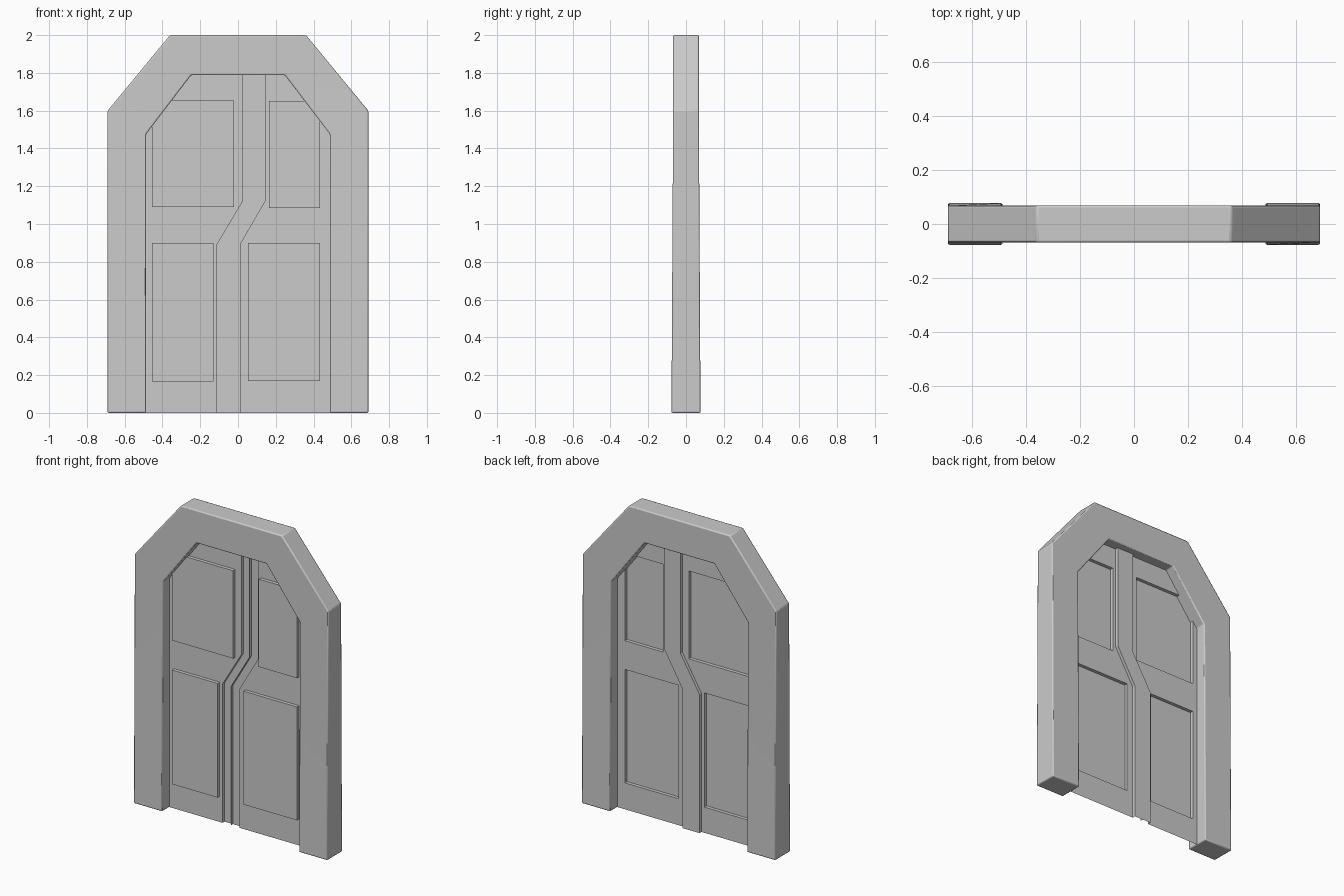
import bpy, bmesh, math

if "Cube" in bpy.data.objects:
    bpy.data.objects.remove(bpy.data.objects["Cube"])

BASE_Y, PANEL_Y, STRIP_Y = 0.0, -0.022, 0.02


def finish(bm, name):
    mesh = bpy.data.meshes.new(name)
    bm.to_mesh(mesh)
    bm.free()
    obj = bpy.data.objects.new(name, mesh)
    bpy.context.collection.objects.link(obj)
    return obj


def bridge(bm, a, b, closed=False):
    n = len(a)
    for i in range(n if closed else n - 1):
        j = (i + 1) % n
        bm.faces.new((a[i], a[j], b[j], b[i]))


# Door frame: cross-section rings swept round the arch, thicker at the feet
outer = [(-0.69, 0), (-0.69, 1.6), (-0.36, 2), (0.36, 2), (0.69, 1.6), (0.69, 0)]
inner = [(-0.487, 0), (-0.487, 1.475), (-0.248, 1.788),
         (0.248, 1.788), (0.487, 1.475), (0.487, 0)]
bm = bmesh.new()
rings = []
for (ox, oz), (ix, iz) in zip(outer, inner):
    d = 0.077 if oz == 0 else 0.068
    rings.append([bm.verts.new(p) for p in
                  ((ox, -d, oz), (ix, -d, iz), (ix, d, iz), (ox, d, oz))])
for a, b in zip(rings, rings[1:]):
    bridge(bm, a, b, True)
bm.faces.new(rings[0])
bm.faces.new(rings[-1][::-1])
bmesh.ops.recalc_face_normals(bm, faces=bm.faces)
frame = finish(bm, "door_frame")
bev = frame.modifiers.new("soft_edges", 'BEVEL')
bev.width = 0.007
bev.segments = 2
bev.limit_method = 'ANGLE'
bev.angle_limit = math.radians(25)
bpy.context.view_layer.objects.active = frame
frame.select_set(True)
bpy.ops.object.shade_smooth_by_angle(angle=math.radians(30))

# Zigzag seam paths (x, z)
left_path = [(-0.11, 0), (-0.11, 0.893), (0.025, 1.12), (0.025, 1.85)]
right_path = [(0.01, 0), (0.01, 0.893), (0.142, 1.12), (0.142, 1.85)]
mid_path = [((a[0] + b[0]) / 2, a[1]) for a, b in zip(left_path, right_path)]


# Door leaf: thin sheet with panels pressed towards the front
def door_leaf(name, side, seam, panels):
    bm = bmesh.new()

    def loop(points, y):
        return [bm.verts.new((x, y, z)) for x, z in points]

    outline = seam + [(side * 0.35, 1.85), (side * 0.55, 1.6), (side * 0.55, 0)]
    loops = [loop(outline, BASE_Y)]
    rects = [[(x0, z0), (x1, z0), (x1, z1), (x0, z1)] for x0, x1, z0, z1 in panels]
    loops += [loop(r, BASE_Y) for r in rects]
    edges = [bm.edges.new((l[i], l[i - 1])) for l in loops for i in range(len(l))]
    bmesh.ops.triangle_fill(bm, use_beauty=True, use_dissolve=False,
                            edges=edges, normal=(0, -1, 0))
    for rim, rect in zip(loops[1:], rects):
        front = loop(rect, PANEL_Y)
        bridge(bm, rim, front, True)
        bm.faces.new(front)
    bmesh.ops.recalc_face_normals(bm, faces=bm.faces)
    if sum(f.normal.y * f.calc_area() for f in bm.faces) > 0:
        bmesh.ops.reverse_faces(bm, faces=bm.faces)
    return finish(bm, name)


door_leaf("left_door_leaf", -1, left_path,
          [(-0.455, -0.02, 1.09, 1.655), (-0.455, -0.13, 0.165, 0.9)])
door_leaf("right_door_leaf", 1, right_path,
          [(0.163, 0.435, 1.085, 1.65), (0.053, 0.435, 0.17, 0.9)])

# Centre strip: channel pressed towards the back, with a thin fin at the seam
bm = bmesh.new()


def rail(path, y):
    return [bm.verts.new((x, y, z)) for x, z in path]


l0, l1 = rail(left_path, BASE_Y), rail(left_path, STRIP_Y)
m0, m1 = rail(mid_path, BASE_Y), rail(mid_path, STRIP_Y)
r0, r1 = rail(right_path, BASE_Y), rail(right_path, STRIP_Y)
for a, b in ((l0, l1), (l1, m1), (m1, r1), (r1, r0)):
    bridge(bm, a, b)
bmesh.ops.recalc_face_normals(bm, faces=bm.faces)
if sum(f.normal.y * f.calc_area() for f in bm.faces) > 0:
    bmesh.ops.reverse_faces(bm, faces=bm.faces)
bridge(bm, m1, m0)
finish(bm, "centre_strip")
